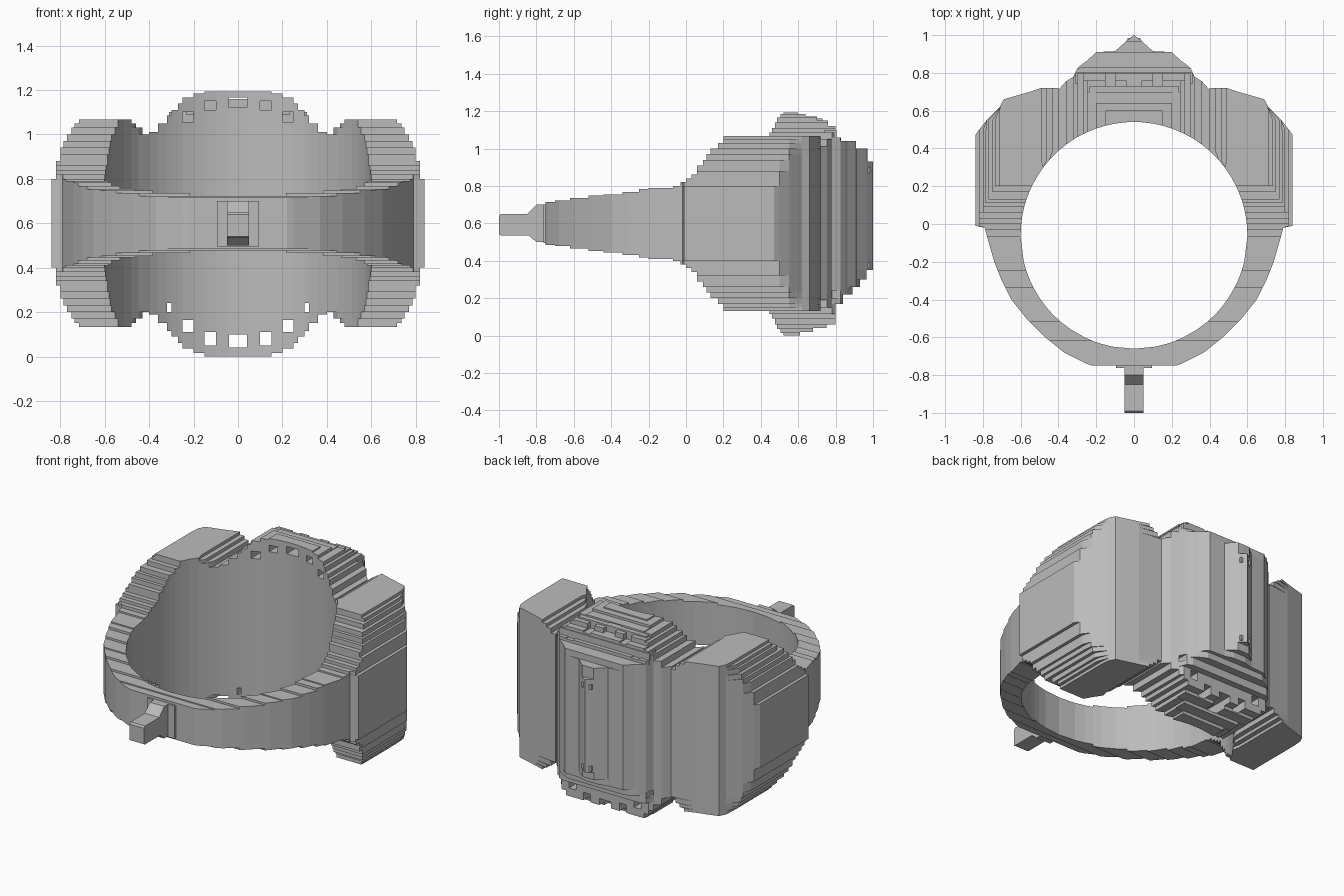
import bpy, bmesh, math

if "Cube" in bpy.data.objects:
    bpy.data.objects.remove(bpy.data.objects["Cube"])

MID = 0.6  # height of the ring's centre plane

metal = bpy.data.materials.new("grey_metal")
metal.diffuse_color = (0.5, 0.5, 0.5, 1)
metal.use_nodes = True
metal.node_tree.nodes["Principled BSDF"].inputs["Base Color"].default_value = metal.diffuse_color


def lerp(table, t):
    """Piecewise linear lookup."""
    if t <= table[0][0]:
        return table[0][1]
    for (a, va), (b, vb) in zip(table, table[1:]):
        if t <= b:
            return va + (vb - va) * (t - a) / (b - a)
    return table[-1][1]


def finish(bm, name):
    bmesh.ops.recalc_face_normals(bm, faces=bm.faces[:])
    mesh = bpy.data.meshes.new(name)
    bm.to_mesh(mesh)
    bm.free()
    mesh.materials.append(metal)
    obj = bpy.data.objects.new(name, mesh)
    bpy.context.collection.objects.link(obj)
    return obj


def prism(bm, ring0, ring1):
    """Solid between two matching outlines."""
    a = [bm.verts.new(p) for p in ring0]
    b = [bm.verts.new(p) for p in ring1]
    bm.faces.new(a)
    bm.faces.new(b[::-1])
    for i in range(len(a)):
        j = (i + 1) % len(a)
        bm.faces.new((a[i], a[j], b[j], b[i]))


def stepped_slab(bm, t0, t1, extent, zlo, zhi, levels, place):
    """Slab from t0 to t1 whose side outline is stepped at the given levels."""
    zs = [zlo] + sorted(z for z in levels if zlo + .004 < z < zhi - .004) + [zhi]
    up, down = [], []
    for za, zb in zip(zs, zs[1:]):
        zm = (za + zb) / 2
        lo0, hi0 = extent(t0, zm)
        lo1, hi1 = extent(t1, zm)
        if hi0 <= lo0 and hi1 <= lo1:
            continue
        hi0, hi1 = max(lo0, hi0), max(lo1, hi1)
        up += [(hi0, hi1, za), (hi0, hi1, zb)]
        down += [(lo0, lo1, za), (lo0, lo1, zb)]
    pts = up + down[::-1]
    n = len(pts)
    if n < 4:
        return
    pts = [p for i, p in enumerate(pts)
           if not (pts[i - 1][:2] == p[:2] == pts[(i + 1) % n][:2])]
    prism(bm, [place(t0, p[0], p[2]) for p in pts],
          [place(t1, p[1], p[2]) for p in pts])


def box(bm, x0, x1, y0, y1, z0, z1):
    ring = [(x0, y0), (x1, y0), (x1, y1), (x0, y1)]
    prism(bm, [(x, y, z0) for x, y in ring], [(x, y, z1) for x, y in ring])


def bore(t, shift=0.0):
    """Half chord of the finger hole."""
    return math.sqrt(max(0.0, 0.36 - t * t))


# Band and shoulder blocks: outer half width along y
OUTER = [(-.75, .22), (-.74, .25), (-.68, .37), (-.6, .47), (-.5, .57), (-.4, .65),
         (-.3, .70), (-.2, .74), (-.06, .78), (-.02, .79), (-.01, .84), (.47, .84),
         (.50, .82), (.55, .78), (.62, .71), (.66, .69), (.68, .62), (.70, .55),
         (.72, .40)]
# Half height from each y onward
STEPS = [(-.75, .115), (-.7, .122), (-.62, .135), (-.52, .148), (-.44, .155),
         (-.34, .168), (-.25, .183), (-.2, .19), (-.07, .2), (-.03, .22), (0, .24),
         (.03, .26), (.06, .31), (.09, .34), (.11, .37), (.13, .40), (.17, .43),
         (.20, .468)]
# Shoulder terraces: half height, inner limit, outer limit
TERRACES = [(.2, .40, .84), (.28, .40, .82), (.34, .40, .80), (.37, .40, .785),
            (.40, .40, .77), (.43, .43, .75), (.45, .46, .735), (.47, .49, .715)]


def shoulder_extent(y, z):
    d = abs(z - MID)
    _, lo, hi = next((t for t in TERRACES if d < t[0]), TERRACES[-1])
    inner = bore(y + .06)
    if y > .3:
        inner = max(inner, lo)
    return inner, min(lerp(OUTER, y), hi)


cuts = sorted(set([a for a, _ in OUTER] + [a for a, _ in STEPS] +
                  [-.66, -.65, -.635, -.56, -.47, .25, .3, .34, .387, .42]))
levels = [MID + s * t[0] for t in TERRACES for s in (-1, 1)]
for side, label in ((1, "right"), (-1, "left")):
    bm = bmesh.new()
    for y0, y1 in zip(cuts, cuts[1:]):
        h = [v for a, v in STEPS if a <= y0 + 1e-6][-1]
        stepped_slab(bm, y0, y1, shoulder_extent, MID - h, MID + h, levels,
                     lambda t, a, z: (side * a, t, z))
    finish(bm, label + "_band_and_shoulder")

# Head: back outline along x
BACK = [(0, 1.0), (.03, .975), (.08, .945), (.10, .915), (.2, .91), (.24, .87),
        (.27, .85), (.3, .825), (.32, .78), (.36, .755), (.4, .71)]
# Terraces of the back, above and below the centre plane: distance, y limit
BACK_UP = [(.33, 1.0), (.40, .97), (.44, .91), (.46, .83), (.52, .80), (.55, .76),
           (.57, .70), (.585, .64), (.61, .60)]
BACK_DOWN = [(.25, 1.0), (.30, .965), (.34, .93), (.38, .89), (.43, .84), (.54, .80),
             (.56, .75), (.58, .68), (.61, .61)]
# Vertical strips: start x, end x, half height, pierced holes (z ranges)
STRIPS = [(0, .04, .6, [(.04, .10), (1.12, 1.165)]),
          (.04, .10, .6, []),
          (.10, .15, .6, [(.05, .11), (1.11, 1.15)]),
          (.15, .20, .585, []),
          (.20, .25, .565, [(.11, .165), (1.055, 1.10)]),
          (.25, .27, .54, []),
          (.27, .30, .51, []),
          (.30, .32, .485, [(.20, .24)]),
          (.32, .36, .45, []),
          (.36, .40, .41, [])]


def head_extent(x, z):
    d = z - MID
    table = BACK_UP if d > 0 else BACK_DOWN
    cap = next((c for lim, c in table if abs(d) < lim), table[-1][1])
    return bore(x) - .06, min(lerp(BACK, x), cap)


levels = [MID + t[0] for t in BACK_UP] + [MID - t[0] for t in BACK_DOWN]
bm = bmesh.new()
for side in (1, -1):
    for x0, x1, h, holes in STRIPS:
        edges = [MID - h] + [z for hole in holes for z in hole] + [MID + h]
        for za, zb in zip(edges[::2], edges[1::2]):
            stepped_slab(bm, x0, x1, head_extent, za, min(zb, 1.193), levels,
                         lambda t, a, z: (side * t, a, z))
finish(bm, "head")

# Small tabs at the ends of the back ridge
bm = bmesh.new()
for z in (.36, .87):
    box(bm, -.035, .035, .93, .985, z, z + .03)
finish(bm, "ridge_tabs")

# Ledges on the top of the head
bm = bmesh.new()
box(bm, -.235, .235, .65, .73, 1.09, 1.16)
box(bm, -.31, .31, .74, .805, 1.03, 1.10)
finish(bm, "head_ledges")

# Peg at the front of the band with its collar
bm = bmesh.new()
side_view = [(-1, .54), (-.99, .535), (-.84, .535), (-.80, .5), (-.74, .5), (-.74, .70),
             (-.80, .70), (-.85, .65), (-.99, .65), (-1, .64)]
prism(bm, [(-.05, y, z) for y, z in side_view], [(.05, y, z) for y, z in side_view])
finish(bm, "peg")
bm = bmesh.new()
box(bm, -.095, .095, -.762, -.74, .495, .70)
finish(bm, "peg_collar")
